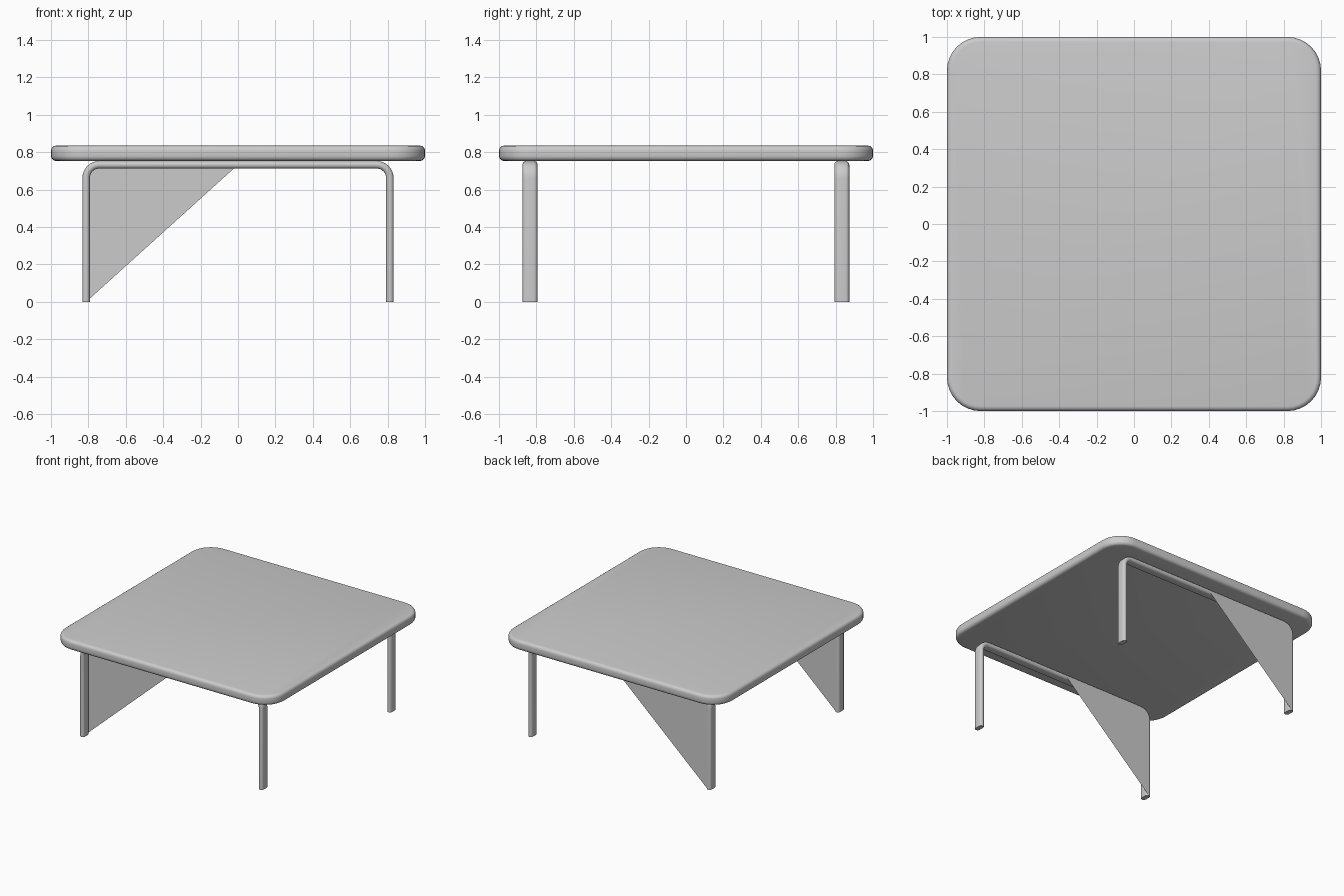
import bpy, bmesh
from math import sin, cos, pi, radians

if "Cube" in bpy.data.objects:
    bpy.data.objects.remove(bpy.data.objects["Cube"])

LEG_X, RAIL_Z, BEND = 0.812, 0.733, 0.07   # centreline of the bent frame
R, HALF_FLAT = 0.02, 0.02                  # stadium section: 0.04 x 0.08


def finish(bm, name, smooth=True):
    mesh = bpy.data.meshes.new(name)
    bm.to_mesh(mesh)
    bm.free()
    ob = bpy.data.objects.new(name, mesh)
    bpy.context.collection.objects.link(ob)
    if smooth:
        bpy.ops.object.select_all(action='DESELECT')
        ob.select_set(True)
        bpy.context.view_layer.objects.active = ob
        bpy.ops.object.shade_smooth_by_angle(angle=radians(40))
    return ob


def half_path(steps=8):
    """Left half of the frame centreline: (x, z, outward nx, outward nz)."""
    pts = [(-LEG_X, 0, -1, 0)]
    for i in range(steps + 1):
        a = pi - pi / 2 * i / steps
        pts.append((-LEG_X + BEND + BEND * cos(a), RAIL_Z - BEND + BEND * sin(a), cos(a), sin(a)))
    return pts


def frame(name, yc):
    left = half_path()
    path = left + [(-x, z, -nx, nz) for x, z, nx, nz in reversed(left)]
    # stadium section: (offset along normal, offset in y)
    section = []
    for side in (1, -1):
        for i in range(9):
            a = pi * i / 8
            section.append((R * cos(a) * side, side * (HALF_FLAT + R * sin(a))))
    bm = bmesh.new()
    rings = [[bm.verts.new((x + nx * u, yc + v, z + nz * u)) for u, v in section]
             for x, z, nx, nz in path]
    n = len(section)
    for a, b in zip(rings, rings[1:]):
        for i in range(n):
            j = (i + 1) % n
            bm.faces.new((a[i], a[j], b[j], b[i]))
    bm.faces.new(rings[0])
    bm.faces.new(rings[-1])
    bmesh.ops.recalc_face_normals(bm, faces=bm.faces)
    return finish(bm, name)


def panel(name, yc):
    # thin triangular sheet on the back face of the frame
    outline = [(x, z) for x, z, _, _ in half_path()] + [(0, RAIL_Z)]
    bm = bmesh.new()
    f = bm.faces.new([bm.verts.new((x, yc + HALF_FLAT + R, z)) for x, z in outline])
    f.normal_update()
    if f.normal.y < 0:
        f.normal_flip()
    return finish(bm, name, smooth=False)


# Tabletop: rounded square slab with softened rims
bm = bmesh.new()
bmesh.ops.create_cube(bm, size=1)
bmesh.ops.scale(bm, vec=(2, 2, 0.081), verts=bm.verts)
bmesh.ops.translate(bm, vec=(0, 0, 0.7945), verts=bm.verts)
uprights = [e for e in bm.edges if abs(e.verts[0].co.z - e.verts[1].co.z) > 0.05]
bmesh.ops.bevel(bm, geom=uprights, offset=0.18, segments=8, profile=0.5, affect='EDGES')
rims = [e for e in bm.edges if abs(e.verts[0].co.z - e.verts[1].co.z) < 0.01]
bmesh.ops.bevel(bm, geom=rims, offset=0.026, segments=4, profile=0.5, affect='EDGES')
finish(bm, "tabletop")

# Bent leg frames, each with its triangular panel
for side, y in (("front", -0.834), ("back", 0.833)):
    frame(side + "_leg_frame", y)
    panel(side + "_brace_panel", y)
